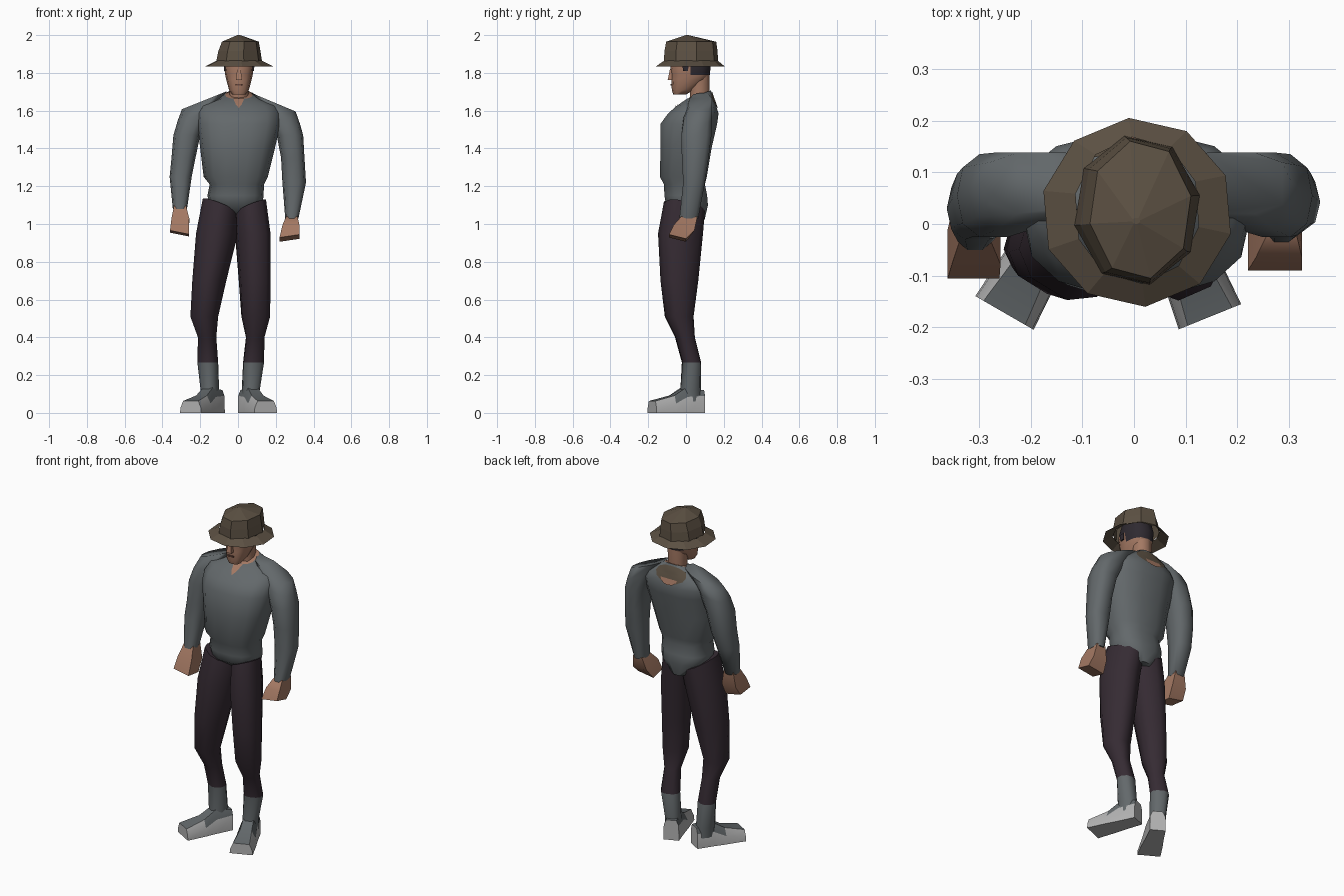
import bpy, bmesh, math
from mathutils import Vector, Matrix
from mathutils.bvhtree import BVHTree


def material(name, rgb):
    m = bpy.data.materials.new(name)
    m.diffuse_color = (*rgb, 1)
    return m


SHIRT = material("grey cloth", (0.125, 0.14, 0.147))
PANTS = material("dark plum cloth", (0.036, 0.024, 0.033))
SKIN = material("skin", (0.37, 0.19, 0.125))
HAT = material("olive brown felt", (0.105, 0.08, 0.055))
HAIR = material("dark hair", (0.028, 0.023, 0.03))
SOLE = material("pale grey leather", (0.45, 0.45, 0.45))
LIPS = material("lip brown", (0.16, 0.07, 0.05))


def finish(name, bm, mats, rule=None, smooth=55):
    bmesh.ops.recalc_face_normals(bm, faces=bm.faces)
    if rule:
        for f in bm.faces:
            f.material_index = rule(f.calc_center_median(), f.normal)
    me = bpy.data.meshes.new(name)
    bm.to_mesh(me)
    bm.free()
    ob = bpy.data.objects.new(name, me)
    bpy.context.collection.objects.link(ob)
    for m in mats:
        me.materials.append(m)
    if smooth:
        bpy.ops.object.select_all(action='DESELECT')
        ob.select_set(True)
        bpy.context.view_layer.objects.active = ob
        bpy.ops.object.shade_smooth_by_angle(angle=math.radians(smooth))
    return ob


def fit(values, lo, hi):
    a, b = min(values), max(values)
    return [lo + (v - a) / (b - a) * (hi - lo) for v in values]


def loft(name, rings, mats, n=10, e=0.8, yaw=0, phase=0, caps=(True, True), **kw):
    """Skin rings (z, x0, x1, y0, y1[, x slope, y slope]); each ring fills its extents."""
    bm = bmesh.new()
    unit = []
    for i in range(n):
        a = 2 * math.pi * i / n + phase
        c, s = math.cos(a), math.sin(a)
        unit.append((math.copysign(abs(c) ** e, c), math.copysign(abs(s) ** e, s)))
    loops = []
    for z, x0, x1, y0, y1, *slope in rings:
        kx, ky = slope or (0, 0)
        w, d = x1 - x0, y1 - y0
        xs = fit([u * w * math.cos(yaw) - v * d * math.sin(yaw) for u, v in unit], x0, x1)
        ys = fit([u * w * math.sin(yaw) + v * d * math.cos(yaw) for u, v in unit], y0, y1)
        cx, cy = (x0 + x1) / 2, (y0 + y1) / 2
        loops.append([bm.verts.new((x, y, z + kx * (x - cx) + ky * (y - cy))) for x, y in zip(xs, ys)])
    for a, b in zip(loops, loops[1:]):
        for i in range(n):
            j = (i + 1) % n
            bm.faces.new((a[i], a[j], b[j], b[i]))
    for on, loop in zip(caps, (loops[0], loops[-1])):
        if on:
            bm.faces.new(loop)
    return finish(name, bm, mats, **kw)


def box(name, rings, mat, smooth=0):
    return loft(name, rings, [mat], n=4, phase=math.pi / 4, smooth=smooth)


def patch(name, target, outline, side, mat, lift=0.004):
    """Thin plate laid on the target along y, from an x-z outline."""
    tree = BVHTree.FromPolygons([v.co for v in target.data.vertices],
                                [p.vertices for p in target.data.polygons])
    mid = sum((Vector(p) for p in outline), Vector((0, 0))) / len(outline)
    bm = bmesh.new()

    def drop(p):
        hit, nor, _, _ = tree.ray_cast(Vector((p.x, side, p.y)), Vector((0, -side, 0)))
        return bm.verts.new(hit + nor * lift * (1 if nor.y * side > 0 else -1))
    centre = drop(mid)
    rows = [[drop(mid.lerp(Vector(p), k / 3)) for p in outline] for k in (1, 2, 3)]
    n = len(outline)
    for i in range(n):
        j = (i + 1) % n
        bm.faces.new((centre, rows[0][i], rows[0][j]))
        for a, b in zip(rows, rows[1:]):
            bm.faces.new((a[i], a[j], b[j], b[i]))
    return finish(name, bm, [mat])


# Torso with the shirt hem tapering to a point at the back; skin inside the collar
torso = loft("shirt_body", [
    (1.02, -0.05, 0.04, 0.0, 0.098),
    (1.10, -0.15, 0.13, -0.106, 0.116),
    (1.15, -0.162, 0.135, -0.114, 0.112),
    (1.21, -0.15, 0.138, -0.117, 0.10),
    (1.25, -0.182, 0.158, -0.138, 0.11),
    (1.40, -0.20, 0.195, -0.135, 0.135),
    (1.53, -0.215, 0.225, -0.135, 0.165),
    (1.585, -0.22, 0.225, -0.095, 0.172),
    (1.625, -0.20, 0.205, -0.05, 0.16),
    (1.685, -0.068, 0.078, 0.005, 0.132, 0, 0.35)], [SHIRT, SKIN], n=14, e=0.8, smooth=65,
    rule=lambda c, n: 1 if c.z > 1.67 else 0)

# Neck opening at the front, round patch at the back
patch("collar_notch", torso, [(-0.024, 1.66), (0.032, 1.66), (0.02, 1.63), (0.004, 1.612), (-0.012, 1.63)], -1, SKIN)
patch("back_patch", torso, [(0.1 * math.cos(a), 1.65 + 0.047 * math.sin(a))
                            for a in [math.pi * k / 6 for k in range(12)]], 1, HAT)
patch("back_opening", torso, [(0.055 * math.cos(a), 1.628 - 0.034 * math.sin(a))
                              for a in [math.pi * k / 6 for k in range(7)]], 1, SKIN, 0.007)

# Sleeves: hanging arms, the sloping top ring merges into the shoulders
loft("right_sleeve", [
    (1.08, -0.345, -0.27, -0.05, 0.035),
    (1.25, -0.362, -0.245, -0.03, 0.09),
    (1.35, -0.352, -0.225, -0.025, 0.12),
    (1.47, -0.342, -0.20, -0.025, 0.135),
    (1.57, -0.32, -0.15, -0.012, 0.138, 0.3, 0),
    (1.655, -0.297, -0.06, 0.02, 0.138, 0.4, 0)], [SHIRT], smooth=75)
loft("left_sleeve", [
    (1.03, 0.25, 0.32, -0.035, 0.065),
    (1.22, 0.235, 0.36, -0.015, 0.10),
    (1.35, 0.228, 0.352, -0.022, 0.12),
    (1.47, 0.205, 0.345, -0.025, 0.135),
    (1.56, 0.15, 0.327, -0.012, 0.138, -0.3, 0),
    (1.645, 0.07, 0.305, 0.02, 0.138, -0.42, 0)], [SHIRT], smooth=75)

# Hands: blocky fists flaring forward
box("right_hand", [
    (0.95, -0.36, -0.26, -0.105, -0.01, -0.2, -0.12),
    (1.02, -0.352, -0.258, -0.078, 0.025, 0, -0.2),
    (1.10, -0.338, -0.276, -0.035, 0.03)], SKIN, smooth=50)
box("left_hand", [
    (0.925, 0.22, 0.325, -0.09, 0.0, 0.15, -0.25),
    (0.98, 0.235, 0.325, -0.066, 0.045, 0, -0.25),
    (1.04, 0.255, 0.315, -0.025, 0.06)], SKIN, smooth=50)


# Legs: trousers above, boot shafts below the knee
def boot_below(c, n):
    return 1 if c.z < 0.265 else 0


RY, LY = math.radians(-30), math.radians(22)
loft("right_leg", [
    (0.06, -0.195, -0.10, -0.03, 0.08),
    (0.12, -0.198, -0.10, -0.03, 0.08),
    (0.268, -0.215, -0.105, -0.022, 0.077),
    (0.40, -0.212, -0.115, -0.058, 0.045),
    (0.51, -0.252, -0.105, -0.112, 0.035),
    (0.70, -0.242, -0.062, -0.135, 0.065),
    (0.95, -0.222, 0.0, -0.147, 0.09),
    (1.095, -0.186, 0.004, -0.117, 0.10, -0.4, -0.15)], [PANTS, SHIRT], n=10, yaw=RY, rule=boot_below)
loft("left_leg", [
    (0.06, 0.02, 0.115, -0.03, 0.08),
    (0.12, 0.02, 0.115, -0.03, 0.08),
    (0.268, 0.027, 0.138, -0.018, 0.08),
    (0.40, 0.042, 0.14, -0.055, 0.047),
    (0.51, 0.018, 0.17, -0.11, 0.04),
    (0.70, 0.004, 0.172, -0.135, 0.065),
    (0.95, -0.016, 0.172, -0.148, 0.09),
    (1.09, -0.022, 0.148, -0.118, 0.10, 0.4, -0.15)], [PANTS, SHIRT], n=10, yaw=LY, rule=boot_below)


# Feet: wedge sections along the length, pale sides and dark uppers
def foot(name, heel, yaw):
    bm = bmesh.new()
    rows = []
    for t, w, side, top, k in ((0, 0.042, 0.09, 0.12, 0.7), (0.10, 0.048, 0.085, 0.135, 0.6),
                               (0.17, 0.055, 0.05, 0.092, 0.6), (0.285, 0.062, 0.028, 0.063, 0.75)):
        rows.append([bm.verts.new((x, -t, z)) for x, z in (
            (-w * 1.05, 0), (-w, side), (-w * k, top), (w * k, top), (w, side), (w * 1.05, 0))])
    for a, b in zip(rows, rows[1:]):
        for i in range(6):
            j = (i + 1) % 6
            bm.faces.new((a[i], a[j], b[j], b[i]))
    bm.faces.new(rows[0])
    bm.faces.new(rows[-1])
    bm.transform(Matrix.Translation((*heel, 0)) @ Matrix.Rotation(yaw, 4, 'Z'))
    return finish(name, bm, [SOLE, SHIRT], smooth=30,
                  rule=lambda c, n: 1 if n.z > 0.7 or (n.z > 0.2 and c.z > 0.075) else 0)


foot("right_foot", (-0.108, 0.075), RY)
foot("left_foot", (0.04, 0.085), LY)

# Neck and head, with hair on the back and temples
loft("neck", [(1.62, -0.05, 0.06, 0.02, 0.115), (1.70, -0.045, 0.055, 0.02, 0.125),
              (1.80, -0.05, 0.06, 0.0, 0.125)], [SKIN], n=8)
loft("head", [
    (1.685, -0.03, 0.04, -0.068, 0.0),
    (1.71, -0.048, 0.058, -0.075, 0.04),
    (1.765, -0.062, 0.072, -0.078, 0.11),
    (1.79, -0.068, 0.078, -0.077, 0.126),
    (1.845, -0.075, 0.086, -0.085, 0.132),
    (1.93, -0.06, 0.07, -0.06, 0.11)], [SKIN, HAIR], n=12,
    rule=lambda c, n: 1 if c.z > 1.85 or (c.z > 1.78 and c.y > 0.05) else 0)
box("nose", [(1.762, -0.012, 0.022, -0.097, -0.06), (1.82, -0.004, 0.014, -0.085, -0.06)], SKIN)
box("mouth", [(1.732, -0.014, 0.024, -0.081, -0.073), (1.74, -0.014, 0.024, -0.082, -0.074)], LIPS)
for side, nm in ((-1, "right"), (1, "left")):
    x = 0.005 + side * 0.074
    box(nm + "_temple_hair", [(1.81, x - 0.006, x + 0.006, -0.015, 0.01),
                              (1.845, x - 0.004, x + 0.008, -0.02, 0.015)], HAIR)

# Bucket hat: drooping brim, faceted crown, low point on top
loft("hat_brim", [
    (1.834, -0.175, 0.187, -0.16, 0.205),
    (1.865, -0.113, 0.125, -0.115, 0.168)], [HAT], n=10, e=1, phase=0.4, caps=(False, False), smooth=0)
loft("hat_crown", [
    (1.862, -0.115, 0.127, -0.117, 0.17),
    (1.915, -0.104, 0.119, -0.114, 0.167),
    (1.965, -0.085, 0.11, -0.105, 0.16),
    (2.0, -0.004, 0.012, 0.0, 0.012)], [HAT], n=8, e=1, phase=0.2, caps=(False, True), smooth=0)
